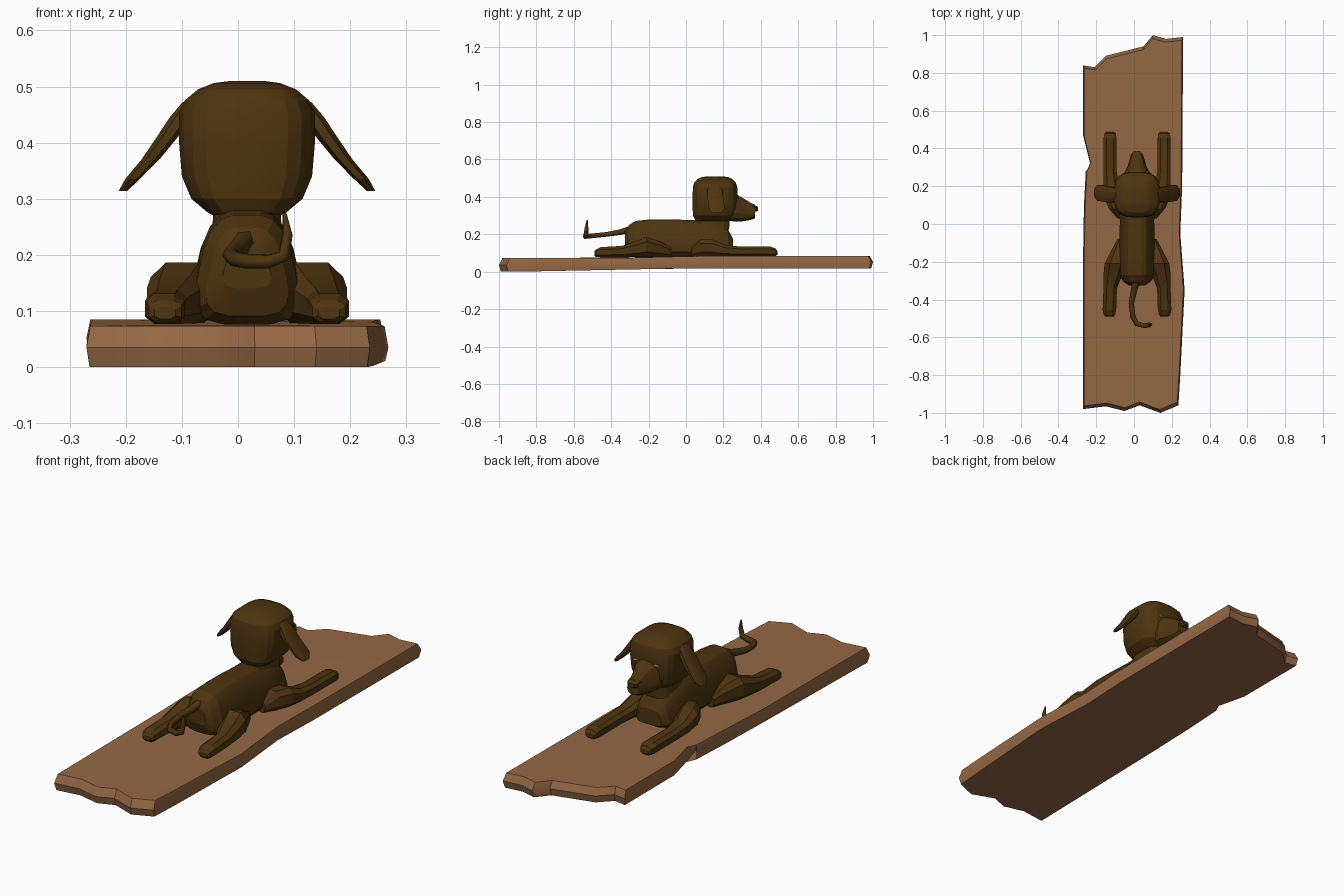
import bpy, bmesh
from math import sin, cos, pi, copysign
from mathutils import Vector

cube = bpy.data.objects.get("Cube")
if cube:
    bpy.data.objects.remove(cube, do_unlink=True)


def material(name, rgb):
    m = bpy.data.materials.new(name)
    m.use_nodes = True
    m.diffuse_color = (*rgb, 1)
    m.node_tree.nodes["Principled BSDF"].inputs["Base Color"].default_value = (*rgb, 1)
    return m


WOOD = material("warm wood", (0.30, 0.14, 0.06))
FUR = material("dark brown fur", (0.075, 0.035, 0.005))
EYE = material("pale eye", (0.35, 0.33, 0.30))
MID = 0.016  # centre plane of the dog


def finish(name, bm, mat, angle=None):
    bmesh.ops.recalc_face_normals(bm, faces=bm.faces)
    mesh = bpy.data.meshes.new(name)
    bm.to_mesh(mesh)
    bm.free()
    mesh.materials.append(mat)
    ob = bpy.data.objects.new(name, mesh)
    bpy.context.collection.objects.link(ob)
    if angle:
        bpy.ops.object.select_all(action="DESELECT")
        ob.select_set(True)
        bpy.context.view_layer.objects.active = ob
        bpy.ops.object.shade_smooth_by_angle(angle=angle)
    return ob


def skin(name, rings, mat, angle=None):
    """Join rings of points into a closed tube."""
    bm = bmesh.new()
    loops = [[bm.verts.new(p) for p in ring] for ring in rings]
    n = len(loops[0])
    for a, b in zip(loops, loops[1:]):
        for i in range(n):
            j = (i + 1) % n
            bm.faces.new((a[i], a[j], b[j], b[i]))
    caps = [bm.faces.new(loops[0]), bm.faces.new(loops[-1])]
    bmesh.ops.triangulate(bm, faces=caps)
    return finish(name, bm, mat, angle)


def squircle(n, e):
    for i in range(n):
        t = 2 * pi * (i + 0.5) / n
        yield tuple(copysign(abs(f) ** e, f) for f in (cos(t), sin(t)))


def loft_y(name, rows, n=12, e=0.6, taper=0.0, angle=0.35):
    """Rows are y, centre x, half width, bottom z, top z."""
    rings = [[(cx + hw * u * (1 - taper * (v + 1) / 2), y, (lo + hi) / 2 + v * (hi - lo) / 2)
              for u, v in squircle(n, e)] for y, cx, hw, lo, hi in rows]
    return skin(name, rings, FUR, angle)


def loft_z(name, rows, n=16, e=0.65, angle=0.35):
    """Rows are z, centre x, half width, back y, front y."""
    rings = [[(cx + hw * u, (lo + hi) / 2 + v * (hi - lo) / 2, z)
              for u, v in squircle(n, e)] for z, cx, hw, lo, hi in rows]
    return skin(name, rings, FUR, angle)


# Rough plank with torn ends and a split on one edge
outline = [(-.27, -.98), (-.15, -.965), (-.05, -.99), (.03, -.96), (.14, -1),
           (.235, -.96), (.245, -.8), (.268, -.35), (.245, -.05), (.255, .2),
           (.26, .99), (.17, .98), (.1, 1), (.05, .94), (-.15, .89), (-.21, .83),
           (-.27, .84), (-.27, .47), (-.235, .33), (-.2, .21), (-.235, .23),
           (-.255, .285), (-.265, .1), (-.27, -.2)]


def ramp(y, a, b, lo, hi):
    t = min(1, max(0, (y - a) / (b - a)))
    return lo + (hi - lo) * t


bottom = [(x * .98, y * .99, ramp(y, -.9, 0, 0, .018)) for x, y in outline]
middle = [(x, y, ramp(y, -.3, .1, .035, .052)) for x, y in outline]
top = [(x * .975, y * .982, ramp(y, -.3, .1, .073, .085)) for x, y in outline]
skin("plank", [bottom, middle, top], WOOD, 0.6)

# Trunk with a domed rump and sloping chest
loft_y("body", [(-.325, MID, .05, .14, .215), (-.305, MID, .085, .09, .25),
                (-.27, MID, .108, .075, .272), (-.19, MID, .112, .075, .281),
                (-.08, MID, .108, .075, .281), (.02, MID, .105, .075, .277),
                (.1, MID, .115, .075, .275), (.18, MID, .11, .08, .262),
                (.225, MID, .098, .085, .225), (.252, MID, .075, .1, .175)],
       n=16, taper=0.4)

# Paired legs, ears and eyes
for side, word in ((1, "left"), (-1, "right")):
    def at(x):
        return MID + side * x

    loft_y("hind_leg_" + word,
           [(-.08, at(.085), .02, .078, .13), (-.14, at(.098), .04, .076, .165),
            (-.21, at(.115), .06, .075, .19), (-.27, at(.128), .053, .075, .165),
            (-.34, at(.142), .038, .075, .14), (-.455, at(.146), .038, .075, .133),
            (-.482, at(.146), .031, .078, .12), (-.49, at(.146), .02, .085, .108)],
           n=8, e=0.75)
    loft_y("front_leg_" + word,
           [(.03, at(.085), .02, .08, .13), (.08, at(.105), .045, .08, .175),
            (.14, at(.125), .053, .08, .175), (.21, at(.138), .043, .08, .145),
            (.28, at(.143), .037, .08, .137), (.455, at(.143), .037, .08, .135),
            (.48, at(.143), .03, .083, .125), (.488, at(.143), .02, .09, .112)],
           n=8, e=0.75)
    loft_z("ear_" + word,
           [(.472, at(.1), .016, .13, .18), (.445, at(.118), .021, .115, .195),
            (.41, at(.142), .02, .11, .2), (.37, at(.172), .017, .115, .205),
            (.335, at(.204), .014, .12, .21), (.314, at(.221), .008, .14, .19)],
           n=8, e=0.8)

    eye = bmesh.new()
    bmesh.ops.create_uvsphere(eye, u_segments=8, v_segments=5, radius=1)
    bmesh.ops.scale(eye, vec=(.015, .004, .005), verts=eye.verts)
    bmesh.ops.translate(eye, vec=(at(.055), .276, .4), verts=eye.verts)
    finish("eye_" + word, eye, EYE, 0.6)

# Neck and boxy rounded head
loft_z("neck", [(.2, MID, .075, .05, .225), (.255, MID, .062, .045, .235),
                (.3, MID, .06, .06, .23)])
loft_z("head", [(.263, MID, .045, .08, .2), (.275, MID, .07, .05, .235),
                (.3, MID, .1, .037, .26), (.34, MID, .117, .034, .272),
                (.4, MID, .122, .034, .277), (.45, MID, .122, .036, .275),
                (.475, MID, .112, .042, .268), (.495, MID, .088, .06, .25),
                (.506, MID, .06, .085, .225), (.51, MID, .03, .12, .19)], n=20)

# Muzzle and nose
loft_y("muzzle", [(.2, MID, .08, .272, .41), (.27, MID, .075, .266, .415),
                  (.305, MID, .055, .268, .395), (.345, MID, .042, .275, .37),
                  (.37, MID, .034, .285, .358)], e=0.8, taper=0.2)
loft_y("nose", [(.355, MID, .032, .318, .36), (.375, MID, .028, .32, .354),
                (.386, MID, .016, .326, .345)], n=8, e=0.8)

# Curled tail with an upturned tip
path = bpy.data.curves.new("tail", "CURVE")
path.dimensions = "3D"
path.bevel_depth = 0.014
path.bevel_resolution = 1
path.use_fill_caps = True
points = [(.016, -.29, .228, 1.5), (0, -.35, .212, 1.2), (-.014, -.42, .2, 1),
          (-.006, -.49, .193, 1), (.015, -.528, .189, 1), (.055, -.538, .188, .95),
          (.082, -.535, .198, .9), (.088, -.532, .235, .7), (.083, -.528, .275, .25)]
spline = path.splines.new("POLY")
spline.points.add(len(points) - 1)
for p, (x, y, z, r) in zip(spline.points, points):
    p.co = (x, y, z, 1)
    p.radius = r
path.materials.append(FUR)
tail = bpy.data.objects.new("tail", path)
bpy.context.collection.objects.link(tail)
